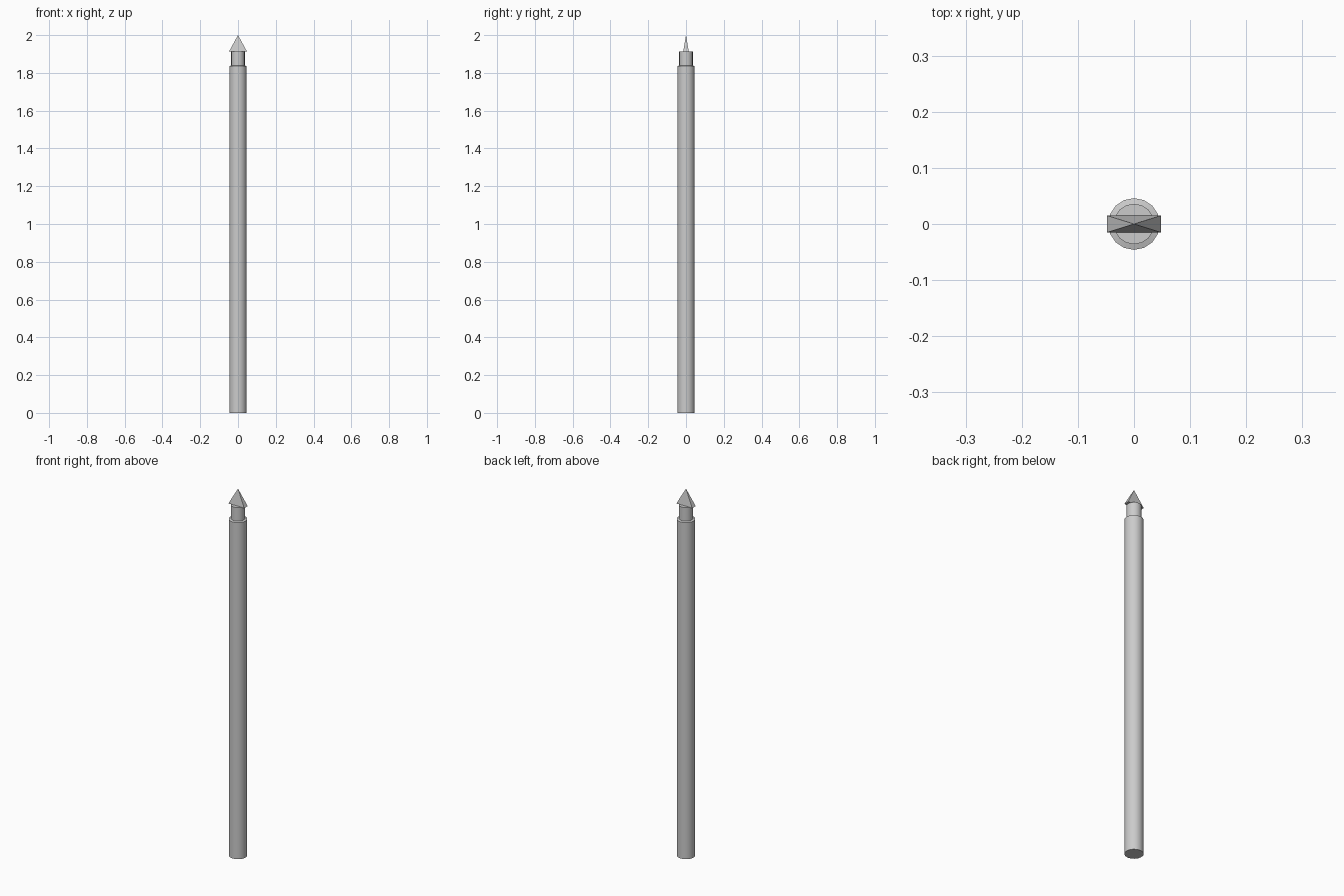
import bpy, bmesh, math

if "Cube" in bpy.data.objects:
    bpy.data.objects.remove(bpy.data.objects["Cube"])

SIDES = 16


def finish(bm, name, smooth=False):
    bmesh.ops.recalc_face_normals(bm, faces=bm.faces)
    mesh = bpy.data.meshes.new(name)
    bm.to_mesh(mesh)
    bm.free()
    obj = bpy.data.objects.new(name, mesh)
    bpy.context.collection.objects.link(obj)
    if smooth:
        bpy.context.view_layer.objects.active = obj
        obj.select_set(True)
        bpy.ops.object.shade_smooth_by_angle(angle=math.radians(40))
        obj.select_set(False)
    return obj


# Shaft with a stepped neck: (radius, height) profile, closed at both ends
profile = [(0.046, 0.0), (0.046, 1.836), (0.036, 1.839), (0.036, 1.913)]
bm = bmesh.new()
rings = []
for r, z in profile:
    rings.append([bm.verts.new((r * math.cos(2 * math.pi * i / SIDES),
                                r * math.sin(2 * math.pi * i / SIDES), z))
                  for i in range(SIDES)])
for low, high in zip(rings, rings[1:]):
    for i in range(SIDES):
        j = (i + 1) % SIDES
        bm.faces.new((low[i], low[j], high[j], high[i]))
bm.faces.new(rings[0])
bm.faces.new(rings[-1])
finish(bm, "shaft", smooth=True)

# Thin four-sided pointed head
bm = bmesh.new()
base = [bm.verts.new((x * 0.048, y * 0.015, 1.912))
        for x, y in ((-1, -1), (1, -1), (1, 1), (-1, 1))]
tip = bm.verts.new((0, 0, 2.0))
bm.faces.new(base)
for i in range(4):
    bm.faces.new((base[i], base[(i + 1) % 4], tip))
finish(bm, "pointed_head")
